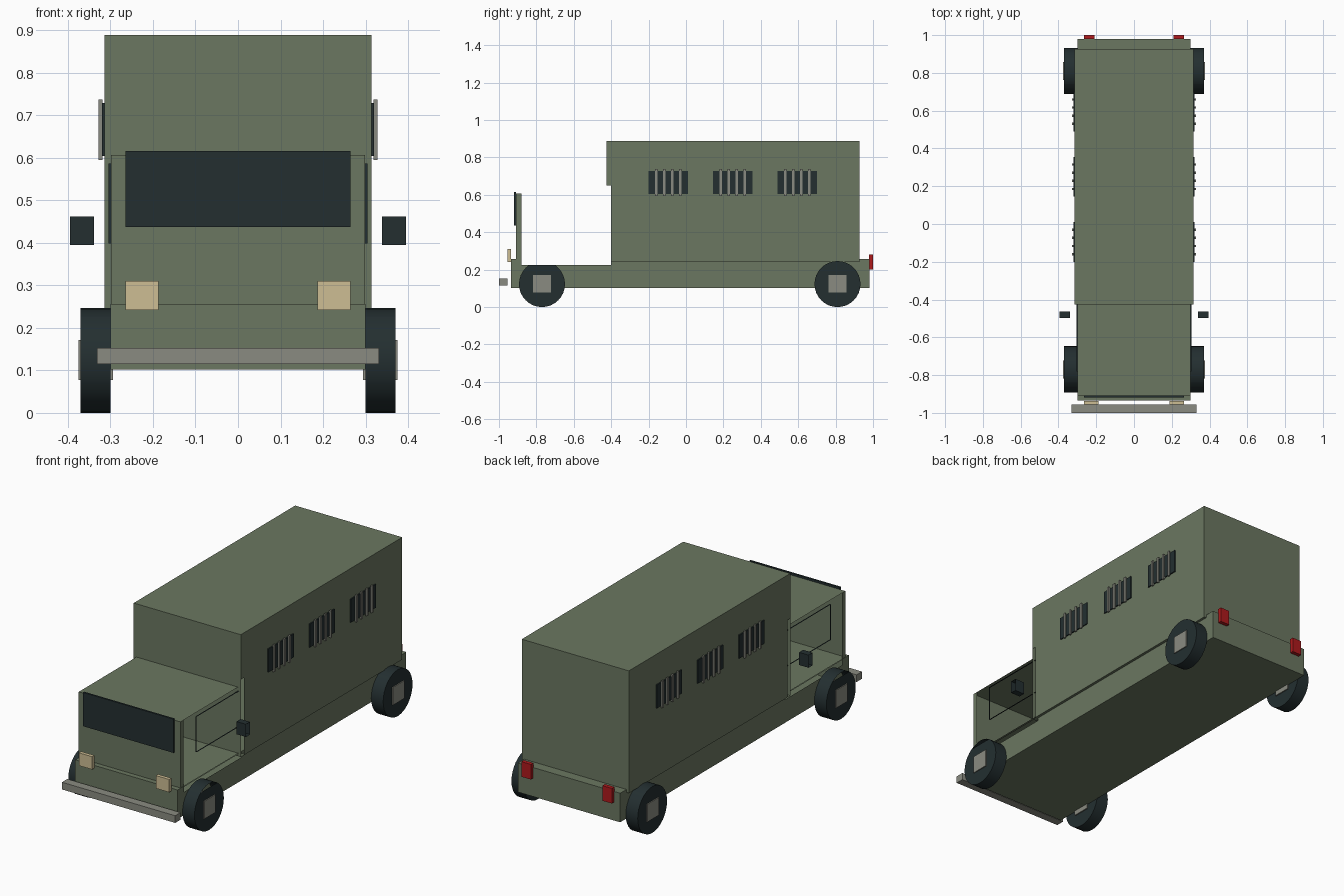
import bpy, bmesh, math
from mathutils import Matrix, Vector

if "Cube" in bpy.data.objects:
    bpy.data.objects.remove(bpy.data.objects["Cube"])


def material(name, rgb):
    m = bpy.data.materials.new(name)
    m.use_nodes = True
    m.diffuse_color = (*rgb, 1)
    m.node_tree.nodes["Principled BSDF"].inputs["Base Color"].default_value = (*rgb, 1)
    return m


GREEN = material("olive green", (0.147, 0.185, 0.119))
DARK = material("dark rubber and glass", (0.017, 0.028, 0.030))
GRAY = material("warm gray", (0.255, 0.26, 0.22))
CREAM = material("headlight cream", (0.61, 0.51, 0.295))
RED = material("tail light red", (0.43, 0.010, 0.012))

# Open doorway: side-facing surfaces inside this range are left out
DOOR_Y = (-0.88, -0.40)
DOOR_Z = (0.225, 0.65)


def open_doorway(bm):
    for axis, limits in ((Vector((0, 1, 0)), DOOR_Y), (Vector((0, 0, 1)), DOOR_Z)):
        for d in limits:
            geom = bm.verts[:] + bm.edges[:] + bm.faces[:]
            bmesh.ops.bisect_plane(bm, geom=geom, plane_co=axis * d, plane_no=axis)
    bm.normal_update()
    gone = []
    for f in bm.faces:
        c = f.calc_center_median()
        inside = DOOR_Y[0] < c.y < DOOR_Y[1] and DOOR_Z[0] < c.z < DOOR_Z[1]
        if inside and abs(f.normal.x) > 0.9:
            gone.append(f)
    bmesh.ops.delete(bm, geom=gone, context='FACES')


def finish(bm, name, mat, door=False):
    if door:
        open_doorway(bm)
    me = bpy.data.meshes.new(name)
    bm.to_mesh(me)
    bm.free()
    me.materials.append(mat)
    ob = bpy.data.objects.new(name, me)
    bpy.context.collection.objects.link(ob)
    return ob


def box(name, mat, x, y, z, door=False):
    """Box from (low, high) ranges on each axis."""
    bm = bmesh.new()
    size = [b - a for a, b in (x, y, z)]
    mid = [(a + b) / 2 for a, b in (x, y, z)]
    bmesh.ops.create_cube(bm, size=1, matrix=Matrix.Translation(mid) @ Matrix.Diagonal((*size, 1)))
    return finish(bm, name, mat, door)


def pair(name, mat, x, y, z, door=False):
    box("left_" + name, mat, x, y, z, door)
    box("right_" + name, mat, (-x[1], -x[0]), y, z, door)


def wheel(name, side, y):
    r, width = 0.123, 0.07
    bm = bmesh.new()
    place = Matrix.Translation((side * 0.335, y, r)) @ Matrix.Rotation(math.pi / 2, 4, 'Y')
    bmesh.ops.create_cone(bm, cap_ends=True, segments=32, radius1=r, radius2=r,
                          depth=width, matrix=place)
    ob = finish(bm, name, DARK, door=True)
    bpy.ops.object.select_all(action='DESELECT')
    ob.select_set(True)
    bpy.context.view_layer.objects.active = ob
    bpy.ops.object.shade_smooth_by_angle(angle=math.radians(35))


# Body
box("chassis", GREEN, (-0.30, 0.30), (-0.935, 0.98), (0.102, 0.256), True)
box("cab", GREEN, (-0.298, 0.298), (-0.908, -0.41), (0.25, 0.606), True)
box("cargo_box", GREEN, (-0.314, 0.314), (-0.425, 0.927), (0.24, 0.888), True)

# Cab details
box("windshield", DARK, (-0.265, 0.265), (-0.919, -0.909), (0.437, 0.616))
box("front_bumper", GRAY, (-0.332, 0.332), (-1.0, -0.955), (0.115, 0.153))
pair("door_window", DARK, (0.297, 0.304), (-0.78, -0.415), (0.398, 0.586), True)
pair("mirror", DARK, (0.339, 0.395), (-0.497, -0.463), (0.395, 0.462), True)
pair("headlight", CREAM, (0.187, 0.265), (-0.955, -0.936), (0.242, 0.31))
pair("tail_light", RED, (0.21, 0.265), (0.979, 1.0), (0.2, 0.28))

# Barred side windows
for i, y in enumerate((-0.095, 0.25, 0.595)):
    n = str(i + 1)
    pair("side_window_" + n, DARK, (0.312, 0.32), (y - 0.105, y + 0.105), (0.604, 0.728))
    for k in range(4):
        c = y + (k - 1.5) * 0.043
        pair("window_bar_" + n + "_" + str(k + 1), GRAY, (0.319, 0.328),
             (c - 0.006, c + 0.006), (0.594, 0.737))

# Wheels and square hubs
for end, y in (("front", -0.77), ("rear", 0.81)):
    for label, side in (("left", 1), ("right", -1)):
        wheel(label + "_" + end + "_wheel", side, y)
    pair(end + "_hub", GRAY, (0.294, 0.375), (y - 0.048, y + 0.048), (0.077, 0.171))
